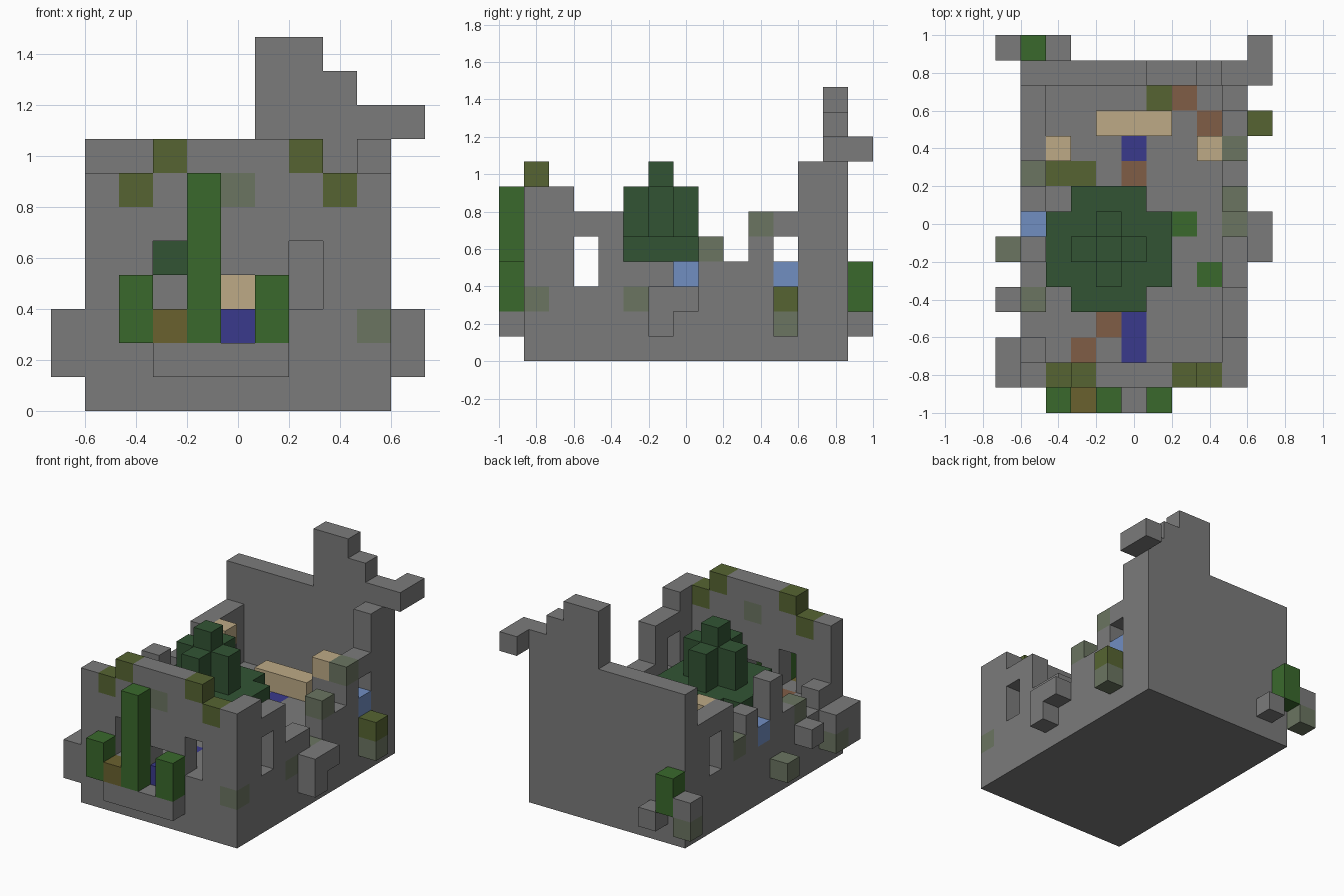
import bpy, bmesh
from mathutils import Vector

old = bpy.data.objects.get("Cube")
if old:
    bpy.data.objects.remove(old, do_unlink=True)

U = 2 / 15  # block size
COLOURS = {
    "stone": "7b7b7b", "pale_moss": "6b7561", "olive_moss": "566432",
    "leaf_green": "3a692c", "tree_green": "325434", "sand_wood": "bdaa86",
    "carpet_blue": "3a3a8c", "glass_blue": "718ec1", "earth_brown": "805d46",
    "olive_brown": "6a612f",
}


def linear(hexa):
    out = []
    for n in range(0, 6, 2):
        c = int(hexa[n:n + 2], 16) / 255
        out.append(c / 12.92 if c <= 0.04045 else ((c + 0.055) / 1.055) ** 2.4)
    return (*out, 1)


MATS = {}
for name, hexa in COLOURS.items():
    m = bpy.data.materials.new(name)
    m.use_nodes = True
    m.diffuse_color = linear(hexa)
    bsdf = next(n for n in m.node_tree.nodes if n.type == "BSDF_PRINCIPLED")
    bsdf.inputs["Base Color"].default_value = linear(hexa)
    MATS[name] = m

cells = {}  # (i, j, k) -> (part, colour)


def span(v):
    return range(v[0], v[1] + 1) if isinstance(v, tuple) else (v,)


def fill(part, colour, x, y, z):
    """Lay blocks over inclusive index ranges; later blocks replace earlier."""
    for i in span(x):
        for j in span(y):
            for k in span(z):
                cells[i, j, k] = (part, colour)


def carve(x, y, z):
    for i in span(x):
        for j in span(y):
            for k in span(z):
                cells.pop((i, j, k), None)


# Solid base with floor patches
fill("base", "stone", (1, 9), (1, 13), (0, 2))
for i, j in ((3, 2), (4, 3), (5, 9), (8, 11), (7, 12)):
    fill("base", "earth_brown", i, j, 2)
fill("base", "olive_moss", (2, 3), 9, 2)
fill("base", "olive_moss", 6, 12, 2)
fill("base", "leaf_green", 7, 7, 2)
fill("base", "leaf_green", 8, 5, 2)
for j in (1, 5, 7):
    fill("base", "pale_moss", 9, j, 2)

# Carpet
fill("carpet", "carpet_blue", 5, (1, 3), 2)
fill("carpet", "carpet_blue", 5, 10, 2)

# Front wall with door, windows and moss
fill("front_wall", "stone", (1, 9), 1, (3, 6))
fill("front_wall", "stone", (4, 6), 1, 7)
for i, k in ((3, 7), (7, 7), (2, 6), (8, 6)):
    fill("front_wall", "olive_moss", i, 1, k)
fill("front_wall", "pale_moss", 5, 1, 6)
carve(5, 1, 3)
carve(3, 1, (3, 4))
carve(7, 1, (3, 4))

# Back wall with broken tower
fill("back_wall", "stone", (1, 9), 13, (3, 7))
for i, top in ((6, 10), (7, 10), (8, 9), (9, 8), (10, 8)):
    fill("back_wall", "stone", i, 13, (8, top))
fill("back_wall", "stone", 10, (13, 14), 8)

# Crumbling side walls: top block per row from the front
for part, i, tops in (("right_wall", 1, (3, 2, 3, 3, 5, 3, 4, 3, 5, 5, 5)),
                      ("left_wall", 9, (6, 5, 5, 3, 3, 2, 4, 3, 5, 5, 7))):
    for j, top in enumerate(tops, 2):
        if top > 2:
            fill(part, "stone", i, j, (3, top))
carve(10, 13, 7)
carve(1, 11, (3, 4))
carve(9, 11, 4)
carve(9, 3, (3, 4))
fill("right_wall", "glass_blue", 1, 7, 3)
fill("left_wall", "glass_blue", 9, 11, 3)
fill("right_wall", "pale_moss", 1, 4, 3)
fill("right_wall", "pale_moss", 1, 9, 3)
fill("left_wall", "pale_moss", 9, 8, 4)
fill("left_wall", "pale_moss", 9, 10, 5)

# Table and post caps
fill("table", "sand_wood", (4, 6), 11, 3)
for i in (2, 8):
    fill("posts", "stone", i, 10, (3, 4))
    fill("posts", "sand_wood", i, 10, 5)

# Tree
fill("tree", "earth_brown", 4, 6, 3)
fill("tree", "tree_green", (2, 6), (5, 7), 4)
fill("tree", "tree_green", (3, 5), (4, 8), 4)
fill("tree", "tree_green", (3, 5), 6, (5, 6))
fill("tree", "tree_green", 4, (5, 7), (5, 6))
fill("tree", "tree_green", 4, 6, 7)

# Front step and shrubs
fill("front_step", "stone", (3, 6), 0, 1)
fill("front_step", "olive_brown", 3, 0, 2)
for i, top in ((2, 3), (4, 6), (6, 3)):
    fill("front_shrubs", "leaf_green", i, 0, (2, top))

# Loose blocks on the outer sides
fill("left_rubble", "stone", 10, 6, (1, 2))
fill("left_rubble", "stone", 10, 7, 2)
fill("left_rubble", "pale_moss", 10, 11, 1)
fill("left_rubble", "olive_moss", 10, 11, 2)
fill("right_rubble", "stone", 0, (1, 2), (1, 2))
fill("right_rubble", "pale_moss", 0, 2, 1)
fill("right_rubble", "stone", 0, 4, 2)
fill("right_rubble", "pale_moss", 0, 6, 1)
fill("back_rubble", "pale_moss", 0, 14, 1)
fill("back_rubble", "stone", 0, 14, 2)
fill("back_rubble", "stone", 2, 14, 1)
fill("back_shrub", "leaf_green", 1, 14, (2, 3))


def build(part):
    """Mesh the exposed block faces of one part and merge flat areas."""
    bm = bmesh.new()
    used = []
    for cell, (owner, colour) in cells.items():
        if owner != part:
            continue
        if colour not in used:
            used.append(colour)
        centre = Vector((cell[0] - 5, cell[1] - 7, cell[2] + 0.5)) * U
        for axis in range(3):
            for sign in (-1, 1):
                near = list(cell)
                near[axis] += sign
                if tuple(near) in cells:
                    continue
                n, a, b = Vector(), Vector(), Vector()
                n[axis] = sign * U / 2
                a[(axis + 1) % 3] = U / 2
                b[(axis + 2) % 3] = sign * U / 2
                quad = (-a - b, a - b, a + b, b - a)
                face = bm.faces.new([bm.verts.new(centre + n + q) for q in quad])
                face.material_index = used.index(colour)
    bmesh.ops.remove_doubles(bm, verts=bm.verts, dist=0.001)
    bmesh.ops.dissolve_limit(bm, angle_limit=0.01, verts=bm.verts,
                             edges=bm.edges, delimit={"MATERIAL"})
    mesh = bpy.data.meshes.new(part)
    bm.to_mesh(mesh)
    bm.free()
    for colour in used:
        mesh.materials.append(MATS[colour])
    bpy.context.collection.objects.link(bpy.data.objects.new(part, mesh))


for part in dict.fromkeys(owner for owner, _ in cells.values()):
    build(part)
